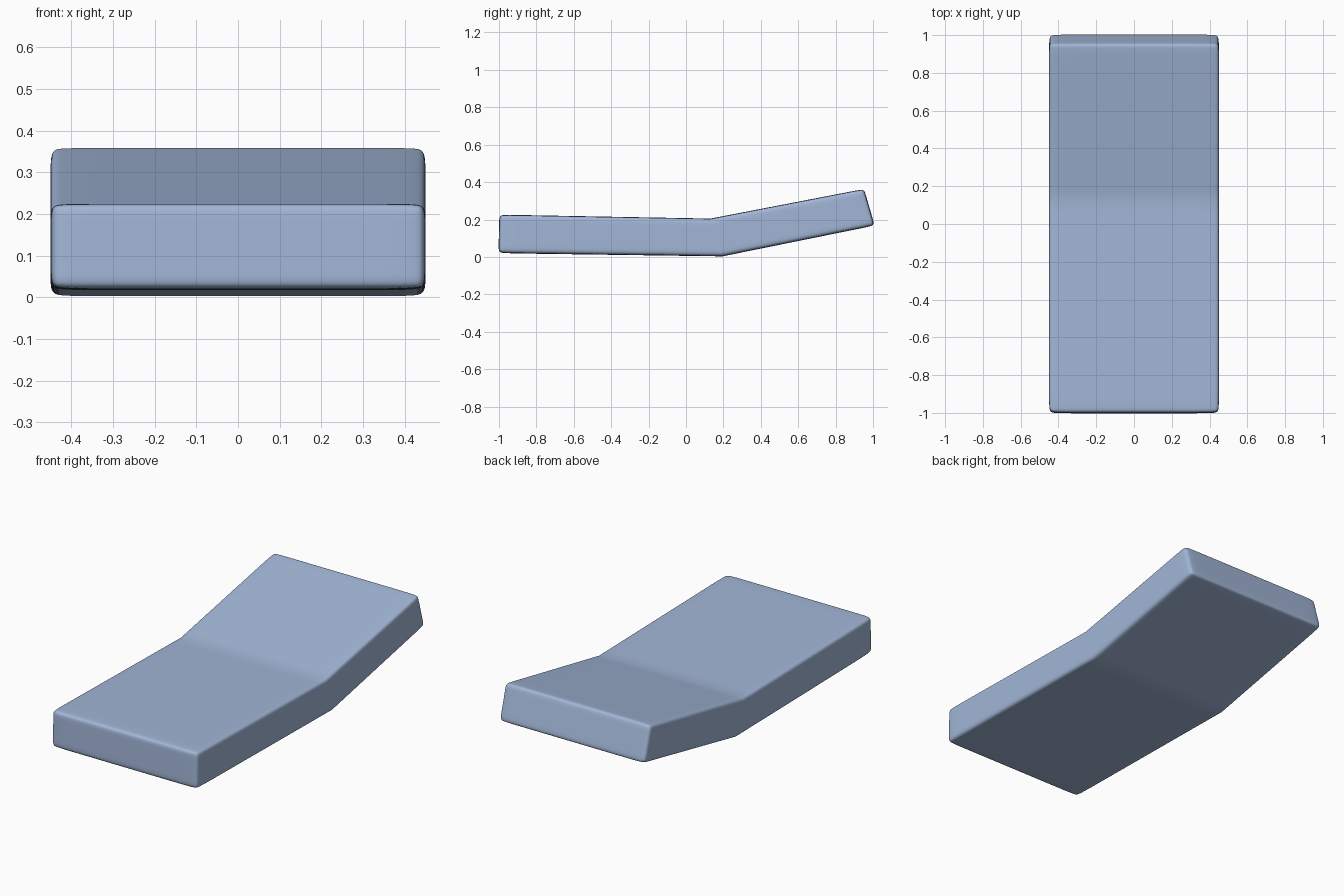
import bpy, bmesh

if "Cube" in bpy.data.objects:
    bpy.data.objects.remove(bpy.data.objects["Cube"])

# Lengthwise stations: (bottom y, bottom z, top y, top z)
STATIONS = [
    (-1.003, 0.020, -0.998, 0.226),
    (-0.950, 0.019, -0.945, 0.225),
    (0.195, 0.003, 0.130, 0.205),
    (0.965, 0.159, 0.910, 0.355),
    (1.009, 0.167, 0.952, 0.364),
]
XS = [-0.45, -0.395, 0.395, 0.45]
TS = [0.0, 0.2, 0.83, 1.0]
BEND = 2

bm = bmesh.new()
verts = {}


def vert(i, j, k):
    if (i, j, k) not in verts:
        y0, z0, y1, z1 = STATIONS[j]
        t = TS[k]
        verts[i, j, k] = bm.verts.new((XS[i], y0 + (y1 - y0) * t, z0 + (z1 - z0) * t))
    return verts[i, j, k]


def skin(n, m, at):
    """Quads over an n by m sheet of lattice points."""
    for a in range(n):
        for b in range(m):
            bm.faces.new([vert(*at(a, b)), vert(*at(a + 1, b)),
                          vert(*at(a + 1, b + 1)), vert(*at(a, b + 1))])


# Mattress cage: ends, sides, bottom and top
for j in (0, 4):
    skin(3, 3, lambda a, b: (a, j, b))
for i in (0, 3):
    skin(4, 3, lambda a, b: (i, a, b))
for k in (0, 3):
    skin(3, 4, lambda a, b: (a, b, k))
bmesh.ops.recalc_face_normals(bm, faces=bm.faces)

# Crisp fold where the head end tilts up
ring = {v for (i, j, k), v in verts.items() if j == BEND}
crease = bm.edges.layers.float.new("crease_edge")
for e in bm.edges:
    if e.verts[0] in ring and e.verts[1] in ring:
        e[crease] = 1.0

mesh = bpy.data.meshes.new("lounger_cushion")
bm.to_mesh(mesh)
bm.free()
cushion = bpy.data.objects.new("lounger_cushion", mesh)
bpy.context.collection.objects.link(cushion)

# Soft rounding
sub = cushion.modifiers.new("soft_edges", 'SUBSURF')
sub.levels = sub.render_levels = 4
mesh.shade_smooth()

fabric = bpy.data.materials.new("soft blue fabric")
fabric.diffuse_color = (0.36, 0.47, 0.68, 1)
fabric.use_nodes = True
fabric.node_tree.nodes["Principled BSDF"].inputs["Base Color"].default_value = fabric.diffuse_color
mesh.materials.append(fabric)
